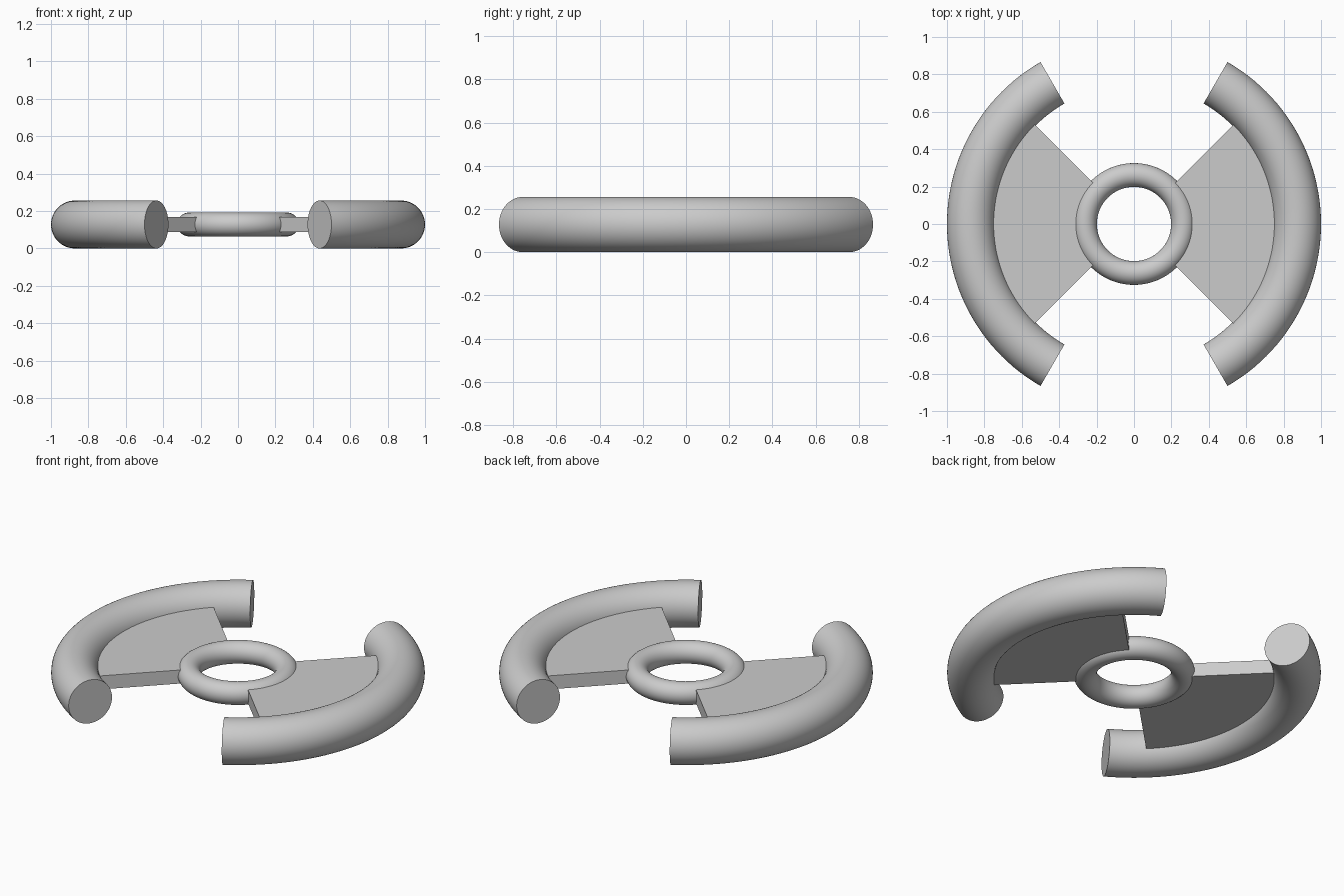
import bpy, bmesh
from math import pi, cos, sin, radians

if "Cube" in bpy.data.objects:
    bpy.data.objects.remove(bpy.data.objects["Cube"])

MID_Z = 0.128  # shared mid-plane height


def sweep(name, profile, start, end, steps):
    """Sweep a closed (radius, z) profile around z between two angles in degrees."""
    full = abs(end - start) >= 360
    bm = bmesh.new()
    rings = []
    for i in range(steps if full else steps + 1):
        a = radians(start + (end - start) * i / steps)
        rings.append([bm.verts.new((r * cos(a), r * sin(a), z)) for r, z in profile])
    n = len(profile)
    for i in range(steps):
        a, b = rings[i], rings[(i + 1) % len(rings)]
        for j in range(n):
            k = (j + 1) % n
            bm.faces.new((a[j], b[j], b[k], a[k]))
    if not full:
        bm.faces.new(rings[0])
        bm.faces.new(rings[-1][::-1])
    bmesh.ops.recalc_face_normals(bm, faces=bm.faces)
    mesh = bpy.data.meshes.new(name)
    bm.to_mesh(mesh)
    bm.free()
    obj = bpy.data.objects.new(name, mesh)
    bpy.context.collection.objects.link(obj)
    bpy.ops.object.select_all(action='DESELECT')
    obj.select_set(True)
    bpy.context.view_layer.objects.active = obj
    bpy.ops.object.shade_smooth_by_angle(angle=radians(30))
    return obj


def circle(major, minor, sides):
    return [(major + minor * cos(2 * pi * i / sides),
             MID_Z + minor * sin(2 * pi * i / sides)) for i in range(sides)]


# Central ring
sweep("centre_ring", circle(0.262, 0.0635, 48), 0, 360, 96)

# Flat wedge plates and thick outer rim arcs, one pair per side
plate = [(0.262, 0.088), (0.872, 0.088), (0.872, 0.168), (0.262, 0.168)]
for side, mid in (("right", 0), ("left", 180)):
    sweep(side + "_plate", plate, mid - 45, mid + 45, 32)
    sweep(side + "_rim", circle(0.872, 0.128, 64), mid - 60, mid + 60, 48)
